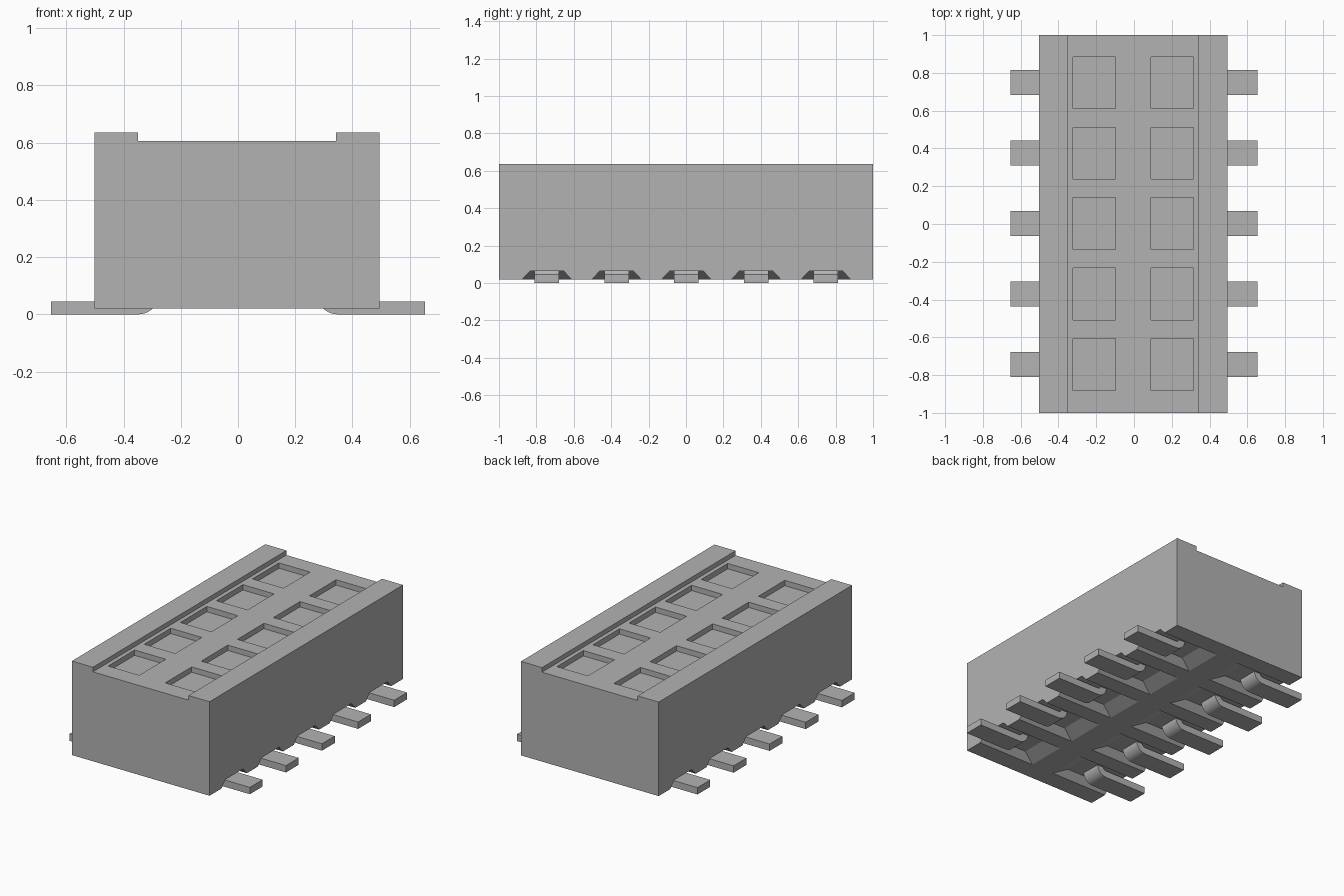
import bpy, bmesh, math
from mathutils import Vector

old = bpy.data.objects.get("Cube")
if old:
    bpy.data.objects.remove(old, do_unlink=True)

grey = bpy.data.materials.new("plain grey")
grey.use_nodes = True
grey.diffuse_color = (0.45, 0.45, 0.45, 1)
grey.node_tree.nodes["Principled BSDF"].inputs["Base Color"].default_value = (0.45, 0.45, 0.45, 1)

ROWS = [0.002 + 0.373 * i for i in range(-2, 3)]
MID = -0.004           # centre line of the housing
BOTTOM, DECK, RIM = 0.02, 0.605, 0.635


def make_object(name, bm):
    bmesh.ops.recalc_face_normals(bm, faces=bm.faces)
    mesh = bpy.data.meshes.new(name)
    bm.to_mesh(mesh)
    bm.free()
    mesh.materials.append(grey)
    obj = bpy.data.objects.new(name, mesh)
    bpy.context.collection.objects.link(obj)
    return obj


def extrude_profile(bm, points, y0, y1):
    """Extrude an x-z outline along y."""
    face = bm.faces.new([bm.verts.new((x, y0, z)) for x, z in points])
    moved = bmesh.ops.extrude_face_region(bm, geom=[face])["geom"]
    verts = [v for v in moved if isinstance(v, bmesh.types.BMVert)]
    bmesh.ops.translate(bm, verts=verts, vec=Vector((0, y1 - y0, 0)))


def add_frustum(bm, low, high):
    """Solid between two rectangles, each given as x0, x1, y0, y1, z."""
    rings = []
    for x0, x1, y0, y1, z in (low, high):
        rings.append([bm.verts.new(p) for p in
                      ((x0, y0, z), (x1, y0, z), (x1, y1, z), (x0, y1, z))])
    a, b = rings
    bm.faces.new(a)
    bm.faces.new(b)
    for i in range(4):
        j = (i + 1) % 4
        bm.faces.new((a[i], a[j], b[j], b[i]))


# Housing with a raised rim along both long sides
bm = bmesh.new()
half, inner = 0.498, 0.346
extrude_profile(bm, [(MID - half, BOTTOM), (MID + half, BOTTOM),
                     (MID + half, RIM), (MID + inner, RIM),
                     (MID + inner, DECK), (MID - inner, DECK),
                     (MID - inner, RIM), (MID - half, RIM)], -1, 1)
housing = make_object("housing", bm)

# Cutters: shallow top windows and sloped channels underneath
bm = bmesh.new()
for y in ROWS:
    for side in (-1, 1):
        def span(a, b):
            return sorted((MID + side * a, MID + side * b))
        window = (*span(0.094, 0.319), y - 0.137, y + 0.137)
        add_frustum(bm, (*window, DECK - 0.035), (*window, RIM + 0.1))
        # channel walls lean inwards towards the ceiling
        add_frustum(bm, (*span(0.04, 0.6), y - 0.15, y + 0.15, BOTTOM - 0.02),
                    (*span(0.17, 0.6), y - 0.091, y + 0.091, BOTTOM + 0.043))
cutter = make_object("housing_cutter", bm)
cutter.hide_render = True

cut = housing.modifiers.new("cutouts", "BOOLEAN")
cut.operation = "DIFFERENCE"
cut.solver = "EXACT"
cut.object = cutter
bpy.ops.object.select_all(action="DESELECT")
bpy.context.view_layer.objects.active = housing
housing.select_set(True)
bpy.ops.object.modifier_apply(modifier=cut.name)
bpy.data.objects.remove(cutter, do_unlink=True)

# Contact pins: flat foot that bends up into the housing
cx, cz, r_out, r_in, tip = 0.347, 0.07, 0.07, 0.025, 0.653


def bend(radius):
    return [(cx - radius * math.sin(t), cz - radius * math.cos(t))
            for t in (math.pi / 2 * i / 10 for i in range(11))]


outline = [(tip, 0)] + bend(r_out) + [(cx - r_out, 0.12), (cx - r_in, 0.12)]
outline += bend(r_in)[::-1] + [(tip, cz - r_in)]

for side, label in ((1, "left"), (-1, "right")):
    for n, y in enumerate(ROWS, 1):
        bm = bmesh.new()
        extrude_profile(bm, [(side * x, z) for x, z in outline], y - 0.066, y + 0.066)
        pin = make_object(f"{label}_pin_{n}", bm)
        bpy.ops.object.select_all(action="DESELECT")
        bpy.context.view_layer.objects.active = pin
        pin.select_set(True)
        bpy.ops.object.shade_smooth_by_angle(angle=math.radians(30))
